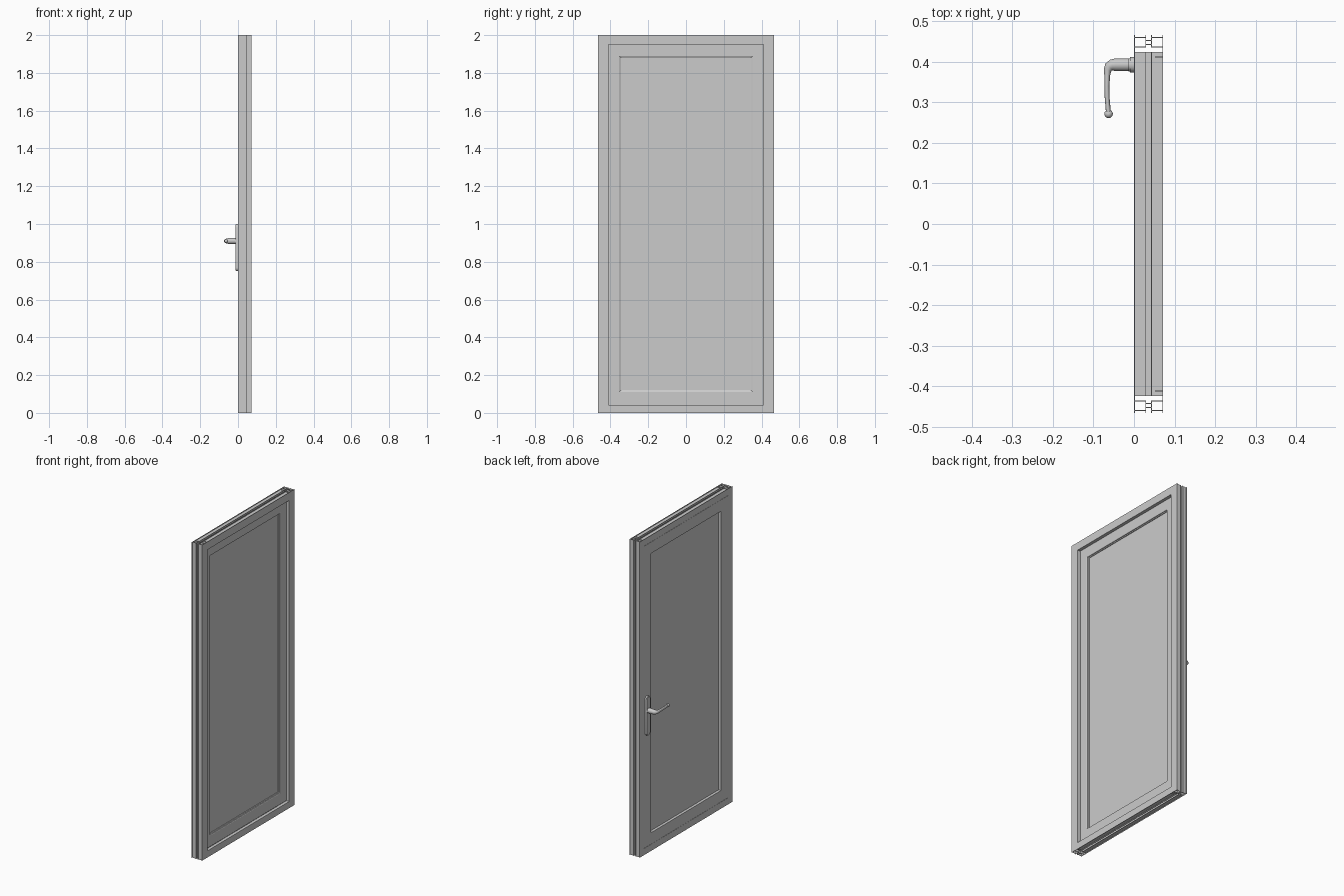
import bpy, bmesh, math
from mathutils import Vector

if "Cube" in bpy.data.objects:
    bpy.data.objects.remove(bpy.data.objects["Cube"])

W, H = 0.465, 2.0      # half width, height of outer frame


def finish(name, bm):
    bmesh.ops.recalc_face_normals(bm, faces=bm.faces[:])
    me = bpy.data.meshes.new(name)
    bm.to_mesh(me)
    bm.free()
    ob = bpy.data.objects.new(name, me)
    bpy.context.collection.objects.link(ob)
    return ob


def add_box(bm, lo, hi):
    made = bmesh.ops.create_cube(bm, size=1)['verts']
    lo, hi = Vector(lo), Vector(hi)
    for v in made:
        v.co = Vector([lo[i] + (v.co[i] + 0.5) * (hi[i] - lo[i]) for i in range(3)])


def tube(x0, x1, d0, d1, t=0.002):
    return [(x0, x1, d0, d0 + t), (x0, x1, d1 - t, d1),
            (x0, x0 + t, d0 + t, d1 - t), (x1 - t, x1, d0 + t, d1 - t)]


def frame_section(lip):
    """Walls of the hollow two-chamber section: x range, distance from outer edge."""
    s = tube(0, .03, .005, .03) + tube(.042, .072, .005, .03)
    s += [(.03, .042, .012, .014), (.03, .042, .022, .024)]          # thermal break
    s += [(x, x + .002, 0, .005) for x in (0, .028, .042, .07)]      # outer ribs
    s += [(0, .002, .03, .042), (.07, .072, .03, lip),
          (.052, .07, lip - .002, lip)]                              # flanges and stop
    return s


def stile(name, side):
    bm = bmesh.new()
    for x0, x1, d0, d1 in frame_section(.055):
        ys = sorted((side * (W - d0), side * (W - d1)))
        add_box(bm, (x0, ys[0], 0), (x1, ys[1], H))
    finish(name, bm)


def rail(name, top, lip):
    bm = bmesh.new()
    for x0, x1, d0, d1 in frame_section(lip):
        z0, z1 = (H - d1, H - d0) if top else (d0, d1)
        add_box(bm, (x0, -.423, z0), (x1, .423, z1))
    finish(name, bm)


def mitred_ring(name, profile, half, z0, z1):
    """Sweep a closed (x, inset) profile round a rectangle with mitred corners."""
    bm = bmesh.new()
    rings = []
    for sy, top in ((-1, 0), (1, 0), (1, 1), (-1, 1)):
        rings.append([bm.verts.new((x, sy * (half - d), z1 - d if top else z0 + d))
                      for x, d in profile])
    n = len(profile)
    for i in range(4):
        a, b = rings[i], rings[(i + 1) % 4]
        for j in range(n):
            k = (j + 1) % n
            bm.faces.new((a[j], a[k], b[k], b[j]))
    return finish(name, bm)


# Outer frame
stile("frame_stile_left", -1)
stile("frame_stile_right", 1)
rail("frame_top_rail", True, .05)
rail("frame_threshold", False, .042)

# Door leaf, glazing gasket and panel
mitred_ring("door_leaf", [(0, 0), (.052, 0), (.052, .068), (.050, .072), (.036, .072),
                          (.036, .078), (.018, .078), (.018, .072), (0, .072)],
            .422, .043, 1.957)
mitred_ring("glazing_gasket", [(.034, 0), (.047, 0), (.044, .006), (.034, .006)],
            .351, .114, 1.886)
bm = bmesh.new()
add_box(bm, (.016, -.349, .116), (.040, .349, 1.884))
finish("door_panel", bm)

# Handle backplate with round ends
bm = bmesh.new()
R, HY = .019, .392
outline = []
for i in range(26):
    a = math.pi * (i if i < 13 else i - 1) / 12
    outline.append((HY + R * math.cos(a), (1.0 - R if i < 13 else .75 + R) + R * math.sin(a)))
for_front = [bm.verts.new((0, y, z)) for y, z in outline]
face = bm.faces.new(for_front)
ext = bmesh.ops.extrude_face_region(bm, geom=[face])
front = [v for v in ext['geom'] if isinstance(v, bmesh.types.BMVert)]
bmesh.ops.translate(bm, verts=front, vec=(-.013, 0, 0))
edges = [e for e in bm.edges if all(v.co.x < -.01 for v in e.verts)]
bmesh.ops.bevel(bm, geom=edges, offset=.003, segments=2, affect='EDGES')
plate = finish("handle_plate", bm)

# Lever: tapered tube bent from the neck to the grip
path = [(-.010, .392, .0155), (-.045, .392, .0155), (-.054, .391, .0145), (-.061, .387, .0125),
        (-.065, .379, .0095), (-.066, .365, .007), (-.0665, .34, .0062),
        (-.066, .31, .006), (-.063, .275, .006)]
bm = bmesh.new()
N = 20
prev = None
for i, (x, y, r) in enumerate(path):
    a, b = path[max(i - 1, 0)], path[min(i + 1, len(path) - 1)]
    t = Vector((b[0] - a[0], b[1] - a[1], 0)).normalized()
    side = Vector((-t.y, t.x, 0))
    rz = max(r, .010)
    ring = [bm.verts.new(Vector((x, y, .91)) + side * r * math.cos(q) + Vector((0, 0, rz * math.sin(q))))
            for q in (2 * math.pi * k / N for k in range(N))]
    if prev:
        for k in range(N):
            bm.faces.new((prev[k], prev[(k + 1) % N], ring[(k + 1) % N], ring[k]))
    else:
        bm.faces.new(ring)
    prev = ring
bm.faces.new(prev)
lever = finish("handle_lever", bm)

# Rounded lever end
bm = bmesh.new()
bmesh.ops.create_uvsphere(bm, u_segments=20, v_segments=12, radius=.0105)
bmesh.ops.translate(bm, verts=bm.verts[:], vec=(-.0625, .271, .91))
knob = finish("handle_end", bm)

bpy.ops.object.select_all(action='DESELECT')
for ob in (plate, lever, knob):
    ob.select_set(True)
bpy.context.view_layer.objects.active = lever
bpy.ops.object.shade_smooth_by_angle(angle=math.radians(40))
